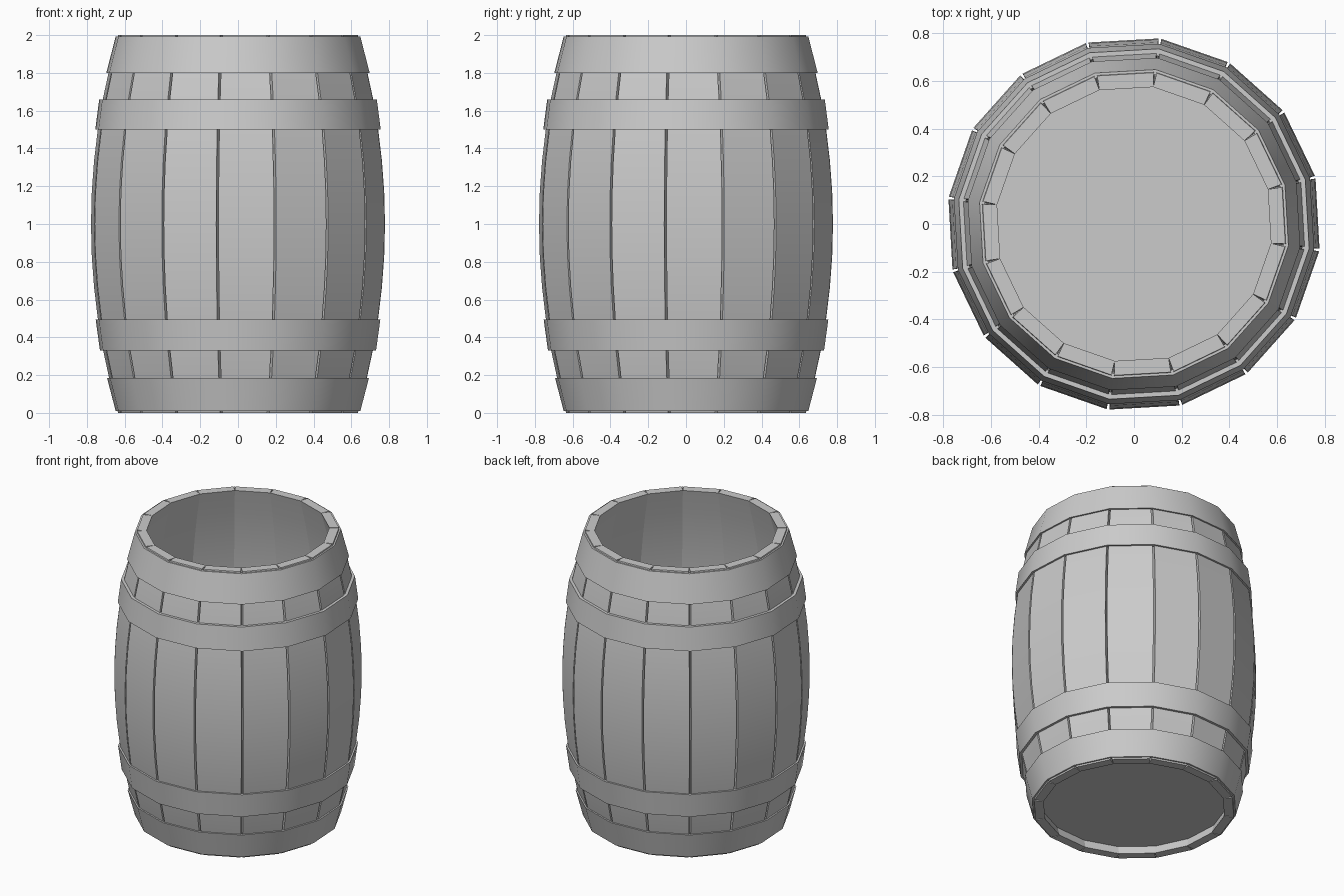
import bpy, bmesh, math
from mathutils import Matrix

SIDES = 16
STEP = 2 * math.pi / SIDES
JOINT = math.radians(14.5)      # angle of the first joint between staves
THICK = 0.06
GAP = 0.006                     # half of the outer gap between staves
ROWS = 12

cube = bpy.data.objects.get("Cube")
if cube:
    bpy.data.objects.remove(cube, do_unlink=True)

grey = bpy.data.materials.new("plain grey")
grey.use_nodes = True
grey.diffuse_color = (0.6, 0.6, 0.6, 1)
grey.node_tree.nodes["Principled BSDF"].inputs["Base Color"].default_value = (0.6, 0.6, 0.6, 1)


def belly(z):
    """Outer corner radius of the staves at height z."""
    return 0.785 - 0.145 * (z - 1) ** 2


def polar(r, a, z, shift=0):
    """Point at radius r and angle a, moved sideways by shift."""
    return (r * math.cos(a) - shift * math.sin(a),
            r * math.sin(a) + shift * math.cos(a), z)


def finish(bm, name):
    bmesh.ops.recalc_face_normals(bm, faces=bm.faces)
    mesh = bpy.data.meshes.new(name)
    bm.to_mesh(mesh)
    bm.free()
    mesh.materials.append(grey)
    ob = bpy.data.objects.new(name, mesh)
    bpy.context.collection.objects.link(ob)
    bpy.ops.object.select_all(action='DESELECT')
    ob.select_set(True)
    bpy.context.view_layer.objects.active = ob
    bpy.ops.object.shade_smooth_by_angle(angle=math.radians(30))
    return ob


def skin(bm, rings, closed=False):
    """Join consecutive vertex rings with quads; cap the ends unless closed."""
    n = len(rings[0])
    pairs = list(zip(rings, rings[1:]))
    if closed:
        pairs.append((rings[-1], rings[0]))
    for a, b in pairs:
        for i in range(n):
            j = (i + 1) % n
            bm.faces.new((a[i], a[j], b[j], b[i]))
    if not closed:
        bm.faces.new(rings[0])
        bm.faces.new(rings[-1])


# Bowed staves, touching on the inside with narrow grooves outside
bm = bmesh.new()
for k in range(SIDES):
    a, b = JOINT + k * STEP, JOINT + (k + 1) * STEP
    rings = []
    for row in range(ROWS + 1):
        z = 2 * row / ROWS
        r = belly(z)
        section = (polar(r - THICK, a, z), polar(r, a, z, GAP),
                   polar(r, b, z, -GAP), polar(r - THICK, b, z))
        rings.append([bm.verts.new(p) for p in section])
    skin(bm, rings)
finish(bm, "staves")


# Hoops: bottom height, top height, bottom radius, top radius
def hoop(name, z0, z1, r0, r1):
    bm = bmesh.new()
    profile = ((r0, z0), (r1, z1), (belly(z1) - 0.01, z1), (belly(z0) - 0.01, z0))
    rings = [[bm.verts.new(polar(r, JOINT + k * STEP, z)) for k in range(SIDES)]
             for r, z in profile]
    skin(bm, rings, closed=True)
    finish(bm, name)


hoop("bottom_hoop", 0.01, 0.185, 0.654, 0.7)
hoop("lower_hoop", 0.33, 0.495, 0.738, 0.761)
hoop("upper_hoop", 1.5, 1.66, 0.763, 0.742)
hoop("top_hoop", 1.8, 1.992, 0.704, 0.654)

# Floor board, slightly recessed from the bottom rim
bm = bmesh.new()
bmesh.ops.create_cone(bm, cap_ends=True, segments=SIDES, radius1=0.605, radius2=0.615,
                      depth=0.05,
                      matrix=Matrix.Translation((0, 0, 0.085)) @ Matrix.Rotation(JOINT, 4, 'Z'))
finish(bm, "floor_board")
